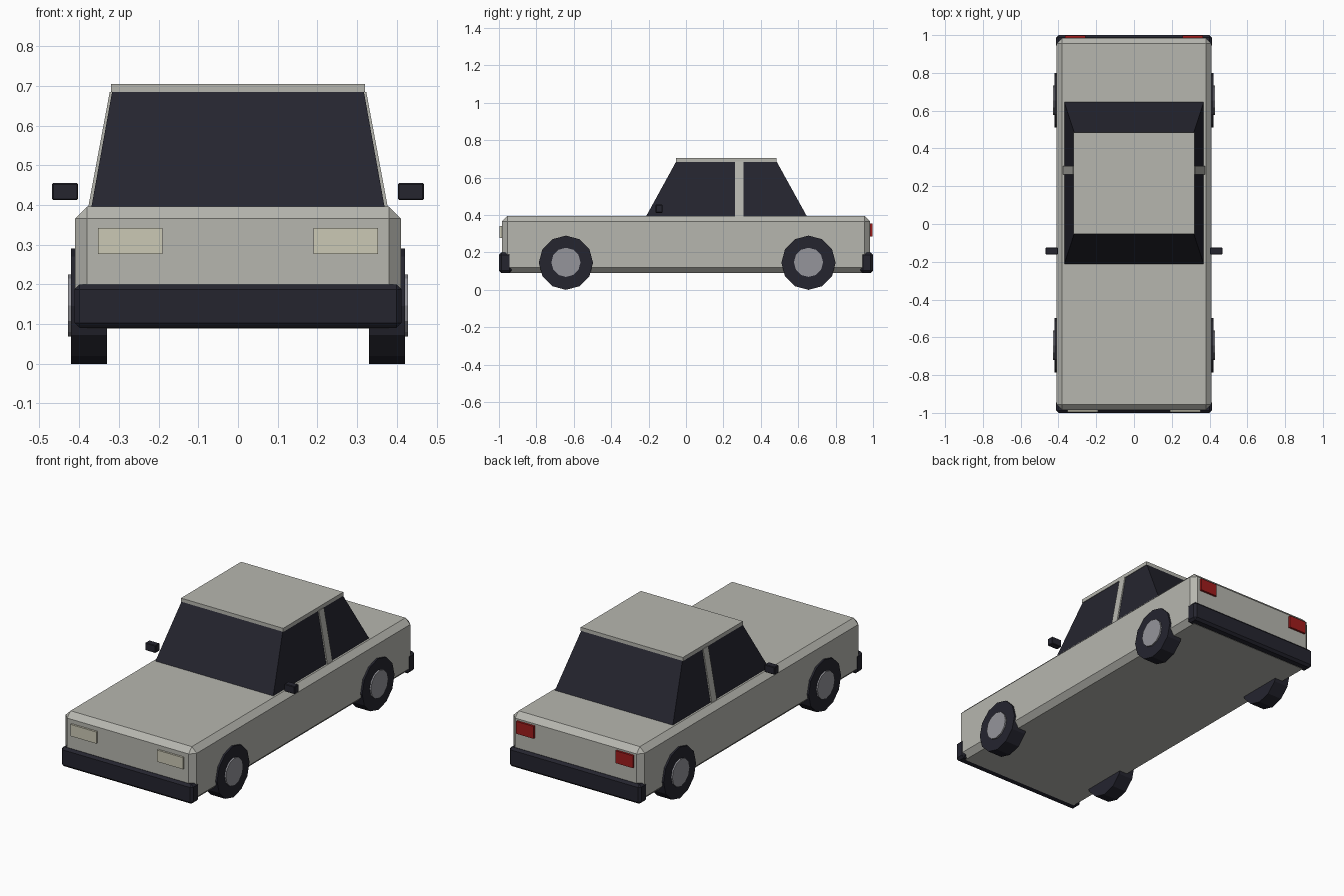
import bpy, bmesh, math
from mathutils import Matrix, Vector

cube = bpy.data.objects.get("Cube")
if cube:
    bpy.data.objects.remove(cube, do_unlink=True)


def material(name, rgb):
    m = bpy.data.materials.new(name)
    m.use_nodes = True
    m.diffuse_color = (*rgb, 1)
    m.node_tree.nodes["Principled BSDF"].inputs["Base Color"].default_value = (*rgb, 1)
    return m


paint = material("warm grey paint", (0.47, 0.47, 0.43))
dark = material("dark trim", (0.018, 0.018, 0.028))
metal = material("hub metal", (0.30, 0.30, 0.33))
lamp = material("headlamp cream", (0.60, 0.58, 0.46))
red = material("tail lamp red", (0.35, 0.012, 0.012))


def finish(name, bm, mat):
    bmesh.ops.recalc_face_normals(bm, faces=bm.faces)
    mesh = bpy.data.meshes.new(name)
    bm.to_mesh(mesh)
    bm.free()
    mesh.materials.append(mat)
    ob = bpy.data.objects.new(name, mesh)
    bpy.context.collection.objects.link(ob)
    return ob


def box(name, lo, hi, mat, bevel=0):
    """Box between two corners, with optional chamfered edges."""
    lo, hi = Vector(lo), Vector(hi)
    bm = bmesh.new()
    bmesh.ops.create_cube(bm, size=1, matrix=Matrix.Translation((lo + hi) / 2)
                          @ Matrix.Diagonal((*(hi - lo), 1)))
    if bevel:
        bmesh.ops.bevel(bm, geom=bm.edges[:], offset=bevel, segments=1,
                        affect='EDGES', profile=0.5)
    return finish(name, bm, mat)


def loft(name, bottom, top, mat):
    """Solid between two level rectangles, each (x0, x1, y0, y1, z)."""
    bm = bmesh.new()
    for x0, x1, y0, y1, z in (bottom, top):
        for x, y in ((x0, y0), (x1, y0), (x1, y1), (x0, y1)):
            bm.verts.new((x, y, z))
    bmesh.ops.convex_hull(bm, input=bm.verts[:])
    bmesh.ops.dissolve_limit(bm, angle_limit=0.01, verts=bm.verts[:], edges=bm.edges[:])
    return finish(name, bm, mat)


def disc(name, x0, x1, y, z, radius, mat):
    """Twelve-sided cylinder along x."""
    bm = bmesh.new()
    place = Matrix.Translation(((x0 + x1) / 2, y, z)) @ Matrix.Rotation(math.pi / 2, 4, 'Y')
    bmesh.ops.create_cone(bm, cap_ends=True, segments=12, radius1=radius,
                          radius2=radius, depth=abs(x1 - x0), matrix=place)
    return finish(name, bm, mat)


# Body and bumpers
box("body", (-0.41, -0.985, 0.089), (0.41, 0.985, 0.396), paint, 0.03)
box("front_bumper", (-0.412, -1.0, 0.09), (0.412, -0.932, 0.2), dark, 0.013)
box("rear_bumper", (-0.412, 0.932, 0.09), (0.412, 1.0, 0.2), dark, 0.013)

# Cabin
loft("cabin_glass", (-0.37, 0.37, -0.215, 0.648, 0.39),
     (-0.317, 0.317, -0.053, 0.485, 0.685), dark)
box("roof", (-0.32, -0.053, 0.684), (0.32, 0.485, 0.705), paint)

# Parts repeated on both sides
for side, s in (("left", 1), ("right", -1)):
    loft(side + "_pillar", (s * 0.36, s * 0.378, 0.262, 0.308, 0.39),
         (s * 0.308, s * 0.323, 0.262, 0.308, 0.685), paint)
    box(side + "_mirror", (min(s * 0.403, s * 0.468), -0.162, 0.412),
        (max(s * 0.403, s * 0.468), -0.125, 0.455), dark, 0.003)
    box(side + "_headlamp", (min(s * 0.19, s * 0.353), -0.996, 0.276),
        (max(s * 0.19, s * 0.353), -0.98, 0.342), lamp)
    box(side + "_tail_lamp", (min(s * 0.257, s * 0.365), 0.98, 0.286),
        (max(s * 0.257, s * 0.365), 0.997, 0.356), red)
    for end, y in (("front", -0.642), ("rear", 0.655)):
        disc(f"{side}_{end}_tyre", s * 0.33, s * 0.42, y, 0.145, 0.145, dark)
        disc(f"{side}_{end}_hub", s * 0.40, s * 0.428, y, 0.147, 0.078, metal)
